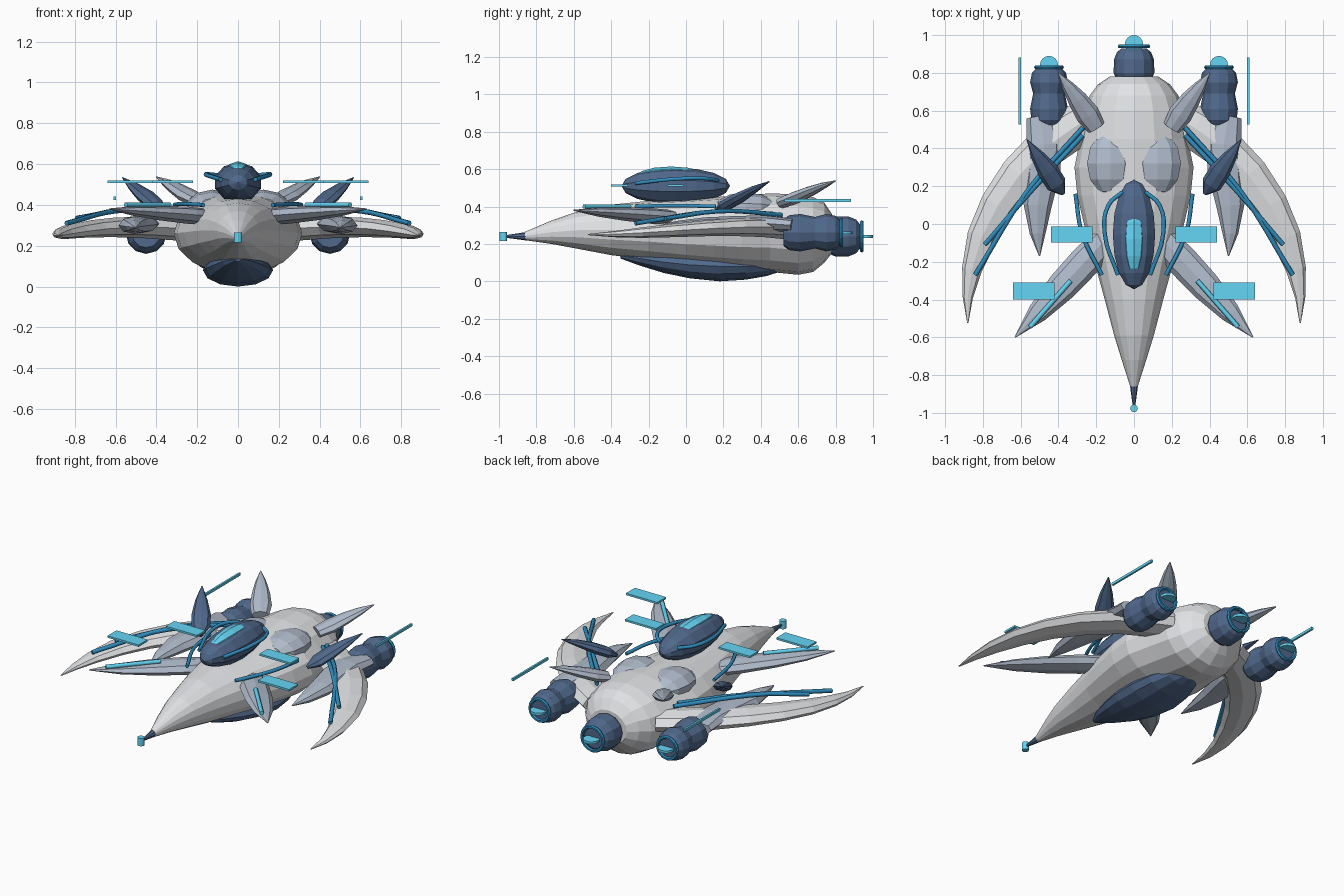
import bpy, bmesh, math
from mathutils import Vector, Matrix


def mat(name, c):
    m = bpy.data.materials.new(name)
    m.diffuse_color = (*c, 1)
    return m


HULL = mat("light_hull", (0.76, 0.77, 0.79))
NAVY = mat("navy", (0.08, 0.14, 0.26))
PALE = mat("pale_blue_grey", (0.44, 0.5, 0.6))
CYAN = mat("cyan", (0.13, 0.66, 0.9))
TUBE = mat("deep_cyan", (0.03, 0.27, 0.52))


def finish(name, bm, m=None):
    bmesh.ops.recalc_face_normals(bm, faces=bm.faces)
    me = bpy.data.meshes.new(name)
    bm.to_mesh(me)
    bm.free()
    ob = bpy.data.objects.new(name, me)
    bpy.context.collection.objects.link(ob)
    if m:
        me.materials.append(m)
    return ob


def loft(name, stations, n, m=None):
    """Skin elliptical rings given as (centre, half-axis u, half-axis v)."""
    bm = bmesh.new()
    rings = []
    for c, u, v in stations:
        ang = [2 * math.pi * i / n for i in range(n)]
        rings.append([bm.verts.new(Vector(c) + Vector(u) * math.cos(a) + Vector(v) * math.sin(a)) for a in ang])
    for a, b in zip(rings, rings[1:]):
        for i in range(n):
            bm.faces.new((a[i], a[(i + 1) % n], b[(i + 1) % n], b[i]))
    bm.faces.new(rings[0])
    bm.faces.new(rings[-1])
    return finish(name, bm, m)


def body(name, x, prof, n, m=None):
    """Loft along y from (y, half width, bottom z, top z)."""
    return loft(name, [((x, y, (b + t) / 2), (w, 0, 0), (0, 0, (t - b) / 2)) for y, w, b, t in prof], n, m)


def blade(name, s, pts, m=None, n=8):
    """Blade through (x, y, z, half width, half thickness), mirrored by s."""
    st = []
    for i, (x, y, z, w, t) in enumerate(pts):
        a, b = Vector(pts[max(i - 1, 0)][:3]), Vector(pts[min(i + 1, len(pts) - 1)][:3])
        d = (b - a).normalized()
        u = Vector((-d.y, d.x, 0)).normalized()
        v = d.cross(u)
        f = Vector((s, 1, 1))
        st.append((Vector((x, y, z)) * f, u * w * f, v * t * f))
    return loft(name, st, n, m)


def ellipsoid(name, c, r, m, seg=12, rings=8):
    bm = bmesh.new()
    bmesh.ops.create_uvsphere(bm, u_segments=seg, v_segments=rings, radius=1)
    bm.transform(Matrix.Translation(c) @ Matrix.Diagonal((*r, 1)) @ Matrix.Rotation(math.pi / 2, 4, 'X'))
    return finish(name, bm, m)


def disc(name, c, r, h, m):
    bm = bmesh.new()
    bmesh.ops.create_cone(bm, cap_ends=True, segments=16, radius1=r, radius2=r, depth=h,
                          matrix=Matrix.Translation(c))
    return finish(name, bm, m)


def box(name, c, size, m):
    bm = bmesh.new()
    bmesh.ops.create_cube(bm, size=1, matrix=Matrix.Translation(c) @ Matrix.Diagonal((*size, 1)))
    return finish(name, bm, m)


def tube(name, s, pts, r, m):
    cu = bpy.data.curves.new(name, 'CURVE')
    cu.dimensions = '3D'
    cu.bevel_depth = r
    cu.bevel_resolution = 1
    cu.resolution_u = 4
    cu.use_fill_caps = True
    sp = cu.splines.new('BEZIER')
    sp.bezier_points.add(len(pts) - 1)
    for bp, p in zip(sp.bezier_points, pts):
        bp.co = (p[0] * s, p[1], p[2])
        bp.handle_left_type = bp.handle_right_type = 'AUTO'
    ob = bpy.data.objects.new(name, cu)
    bpy.context.collection.objects.link(ob)
    cu.materials.append(m)
    return ob


def engine(name, x, z, prof, ring_y, ring_r):
    body(name, x, [(y, r, z - r, z + r) for y, r in prof], 12, NAVY)
    bpy.ops.mesh.primitive_torus_add(major_segments=16, minor_segments=6, major_radius=ring_r, minor_radius=0.011,
                                     location=(x, ring_y, z), rotation=(math.pi / 2, 0, 0))
    o = bpy.context.object
    o.name = name + "_ring"
    o.data.materials.append(TUBE)
    disc(name + "_glow", (x, ring_y + 0.012, z), 0.048, 0.015, CYAN)


# Hull, nose and belly
body("hull", 0, [(-0.86, 0.02, 0.22, 0.265), (-0.72, 0.065, 0.2, 0.325), (-0.59, 0.105, 0.176, 0.37),
                 (-0.4, 0.155, 0.14, 0.41), (-0.2, 0.21, 0.115, 0.43), (0.0, 0.265, 0.09, 0.44),
                 (0.15, 0.3, 0.075, 0.45), (0.3, 0.315, 0.06, 0.46), (0.45, 0.285, 0.05, 0.47),
                 (0.6, 0.265, 0.035, 0.465), (0.68, 0.235, 0.05, 0.45), (0.74, 0.19, 0.1, 0.42),
                 (0.78, 0.13, 0.15, 0.36)], 16, HULL)
body("nose_cone", 0, [(-0.97, 0.006, 0.234, 0.246), (-0.85, 0.022, 0.218, 0.264)], 8, NAVY)
disc("nose_sensor", (0, -0.976, 0.24), 0.02, 0.05, CYAN)
body("belly_pod", 0, [(-0.35, 0.015, 0.122, 0.15), (-0.25, 0.075, 0.085, 0.16), (-0.12, 0.125, 0.045, 0.16),
                      (0.02, 0.16, 0.016, 0.16), (0.18, 0.172, 0.0, 0.16), (0.32, 0.155, 0.009, 0.15),
                      (0.43, 0.115, 0.028, 0.14), (0.53, 0.03, 0.06, 0.12)], 12, NAVY)

# Cockpit
ellipsoid("cockpit", (0, -0.055, 0.51), (0.118, 0.29, 0.098), NAVY, 10, 8)
ellipsoid("cockpit_glass", (0, -0.08, 0.565), (0.06, 0.18, 0.049), CYAN, 8, 6)

# Central engine
engine("centre_engine", 0, 0.24, [(0.76, 0.09), (0.8, 0.108), (0.87, 0.106), (0.91, 0.09), (0.93, 0.065)], 0.94, 0.075)

for s, side in ((1, "right"), (-1, "left")):
    # Shoulder panels on the hull
    ellipsoid(side + "_shoulder_panel", (0.125 * s, 0.32, 0.39), (0.13, 0.17, 0.085), PALE, 10, 6)

    # Side engine
    engine(side + "_engine", 0.45 * s, 0.26,
           [(0.52, 0.07), (0.55, 0.093), (0.61, 0.1), (0.69, 0.084), (0.75, 0.1), (0.8, 0.09), (0.83, 0.06)], 0.83, 0.068)

    # Swept outer wing
    blade(side + "_main_wing", s, [(0.2, 0.58, 0.28, 0.11, 0.06), (0.32, 0.51, 0.285, 0.112, 0.058),
                                   (0.46, 0.41, 0.29, 0.11, 0.053), (0.605, 0.26, 0.29, 0.107, 0.048),
                                   (0.72, 0.1, 0.283, 0.096, 0.042), (0.805, -0.07, 0.272, 0.08, 0.036),
                                   (0.858, -0.24, 0.26, 0.053, 0.028), (0.88, -0.39, 0.252, 0.027, 0.016),
                                   (0.88, -0.525, 0.25, 0.003, 0.003)], HULL)
    # Forward wing
    blade(side + "_forward_wing", s, [(0.14, -0.07, 0.34, 0.07, 0.04), (0.25, -0.19, 0.35, 0.085, 0.042),
                                      (0.38, -0.33, 0.36, 0.08, 0.036), (0.51, -0.47, 0.37, 0.055, 0.024),
                                      (0.63, -0.6, 0.38, 0.003, 0.003)], PALE)
    # Inner wing carrying the engine
    blade(side + "_inner_wing", s, [(0.5, 0.57, 0.3, 0.07, 0.035), (0.475, 0.42, 0.31, 0.093, 0.042),
                                    (0.485, 0.28, 0.305, 0.095, 0.045), (0.51, 0.1, 0.3, 0.075, 0.042),
                                    (0.51, -0.05, 0.295, 0.042, 0.028), (0.5, -0.17, 0.29, 0.003, 0.003)], PALE)
    # Upright fins
    blade(side + "_dark_fin", s, [(0.375, 0.16, 0.375, 0.012, 0.01), (0.41, 0.21, 0.405, 0.055, 0.03),
                                  (0.455, 0.28, 0.445, 0.056, 0.03), (0.51, 0.36, 0.49, 0.036, 0.02),
                                  (0.565, 0.445, 0.533, 0.003, 0.003)], NAVY)
    blade(side + "_rear_fin", s, [(0.2, 0.51, 0.42, 0.05, 0.03), (0.245, 0.58, 0.445, 0.064, 0.034),
                                  (0.3, 0.66, 0.48, 0.052, 0.028), (0.35, 0.73, 0.51, 0.032, 0.018),
                                  (0.4, 0.8, 0.537, 0.003, 0.003)], PALE)

    # Tubes
    tube(side + "_wing_tube", s, [(0.27, 0.51, 0.355), (0.56, 0.18, 0.375), (0.84, -0.27, 0.31)], 0.013, TUBE)
    tube(side + "_wing_tube_inner", s, [(0.27, 0.47, 0.36), (0.54, 0.18, 0.375), (0.79, -0.11, 0.335)], 0.013, TUBE)
    tube(side + "_cockpit_tube", s, [(0.06, 0.17, 0.54), (0.135, 0.1, 0.55), (0.155, -0.05, 0.548),
                                     (0.085, -0.27, 0.525)], 0.011, TUBE)
    tube(side + "_hull_tube", s, [(0.31, 0.16, 0.4), (0.275, -0.05, 0.405), (0.17, -0.27, 0.4)], 0.011, TUBE)
    tube(side + "_forward_wing_strip", s, [(0.335, -0.3, 0.4), (0.55, -0.545, 0.4)], 0.013, CYAN)

    # Floating plates and rods
    box(side + "_inner_plate", (0.33 * s, -0.056, 0.513), (0.22, 0.085, 0.012), CYAN)
    box(side + "_outer_plate", (0.53 * s, -0.355, 0.513), (0.22, 0.09, 0.012), CYAN)
    box(side + "_side_rod", (0.605 * s, 0.705, 0.433), (0.012, 0.355, 0.016), CYAN)
